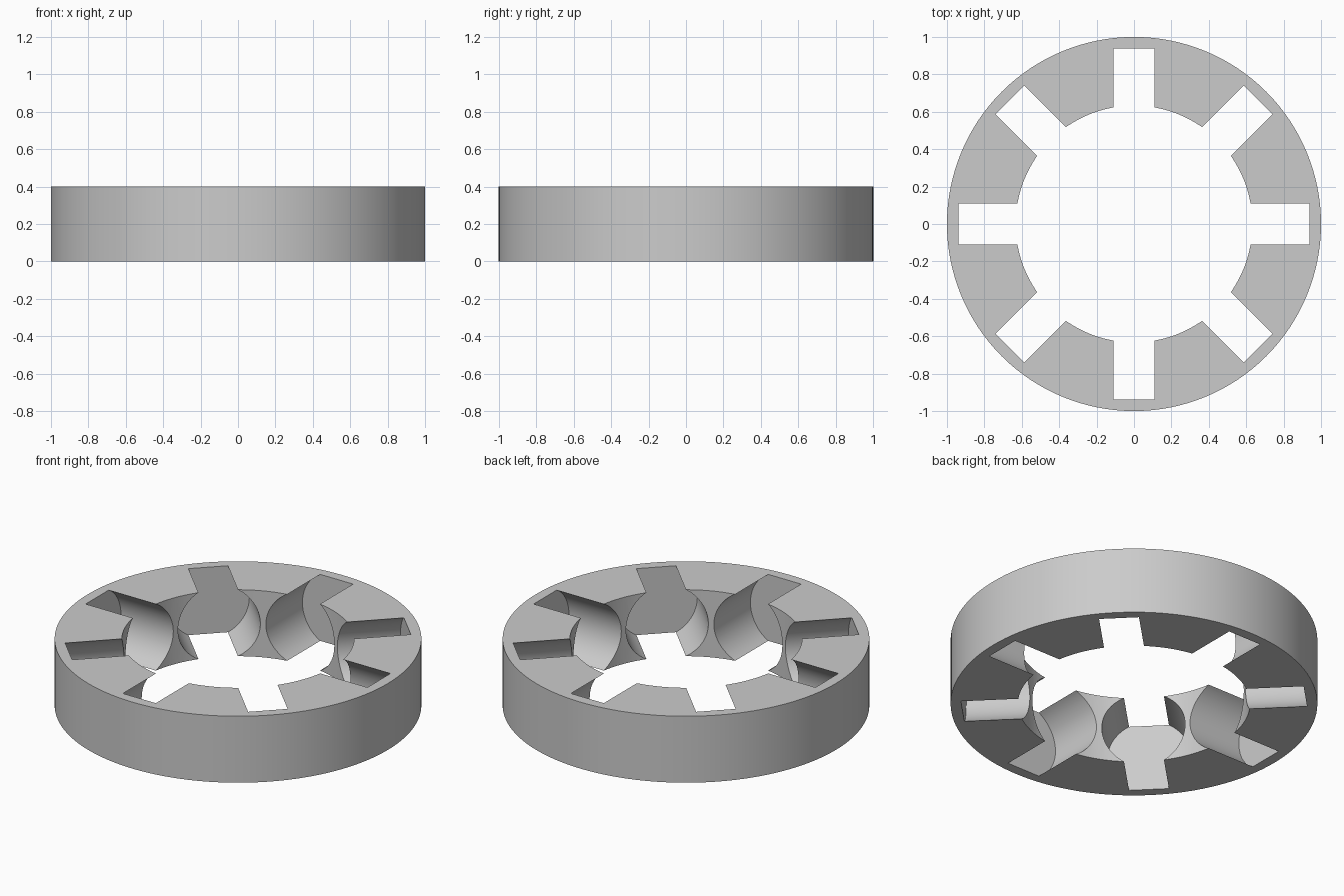
import bpy
from math import pi, radians
from mathutils import Matrix

cube = bpy.data.objects.get("Cube")
if cube:
    bpy.data.objects.remove(cube, do_unlink=True)

HEIGHT = 0.4
BORE_RADIUS = 0.633
POCKET_RADIUS = 0.228
POCKET_END = 0.938
POCKETS = 8

grey = bpy.data.materials.new("plain grey")
grey.use_nodes = True
colour = (0.6, 0.6, 0.6, 1)
grey.diffuse_color = colour
grey.node_tree.nodes["Principled BSDF"].inputs["Base Color"].default_value = colour


def cylinder(name, radius, depth, location, rotation=(0, 0, 0), sides=128):
    bpy.ops.mesh.primitive_cylinder_add(vertices=sides, radius=radius, depth=depth,
                                        location=location, rotation=rotation)
    obj = bpy.context.object
    obj.name = name
    obj.data.materials.append(grey)
    return obj


def cut(target, cutter):
    mod = target.modifiers.new(cutter.name, "BOOLEAN")
    mod.operation = "DIFFERENCE"
    mod.solver = "EXACT"
    mod.object = cutter
    bpy.context.view_layer.objects.active = target
    bpy.ops.object.modifier_apply(modifier=mod.name)
    bpy.data.objects.remove(cutter, do_unlink=True)


# Outer disc with a central bore
ring = cylinder("roller_cage_ring", 1.0, HEIGHT, (0, 0, HEIGHT / 2))
cut(ring, cylinder("bore_cutter", BORE_RADIUS, 1, (0, 0, HEIGHT / 2)))

# Round radial pockets, open to the bore and breaking through top and bottom
start = 0.4
for i in range(POCKETS):
    turn = Matrix.Rotation(2 * pi * i / POCKETS, 3, "Z")
    centre = turn @ Matrix.Translation((0, 0, 0)).to_3x3() @ Matrix.Identity(3).col[0]
    centre = centre * ((start + POCKET_END) / 2)
    centre.z = HEIGHT / 2
    cut(ring, cylinder(f"pocket_cutter_{i}", POCKET_RADIUS, POCKET_END - start, centre,
                       (0, pi / 2, 2 * pi * i / POCKETS), 64))

# Smooth curved walls, sharp rims
bpy.ops.object.select_all(action="DESELECT")
ring.select_set(True)
bpy.context.view_layer.objects.active = ring
bpy.ops.object.shade_smooth_by_angle(angle=radians(30))
